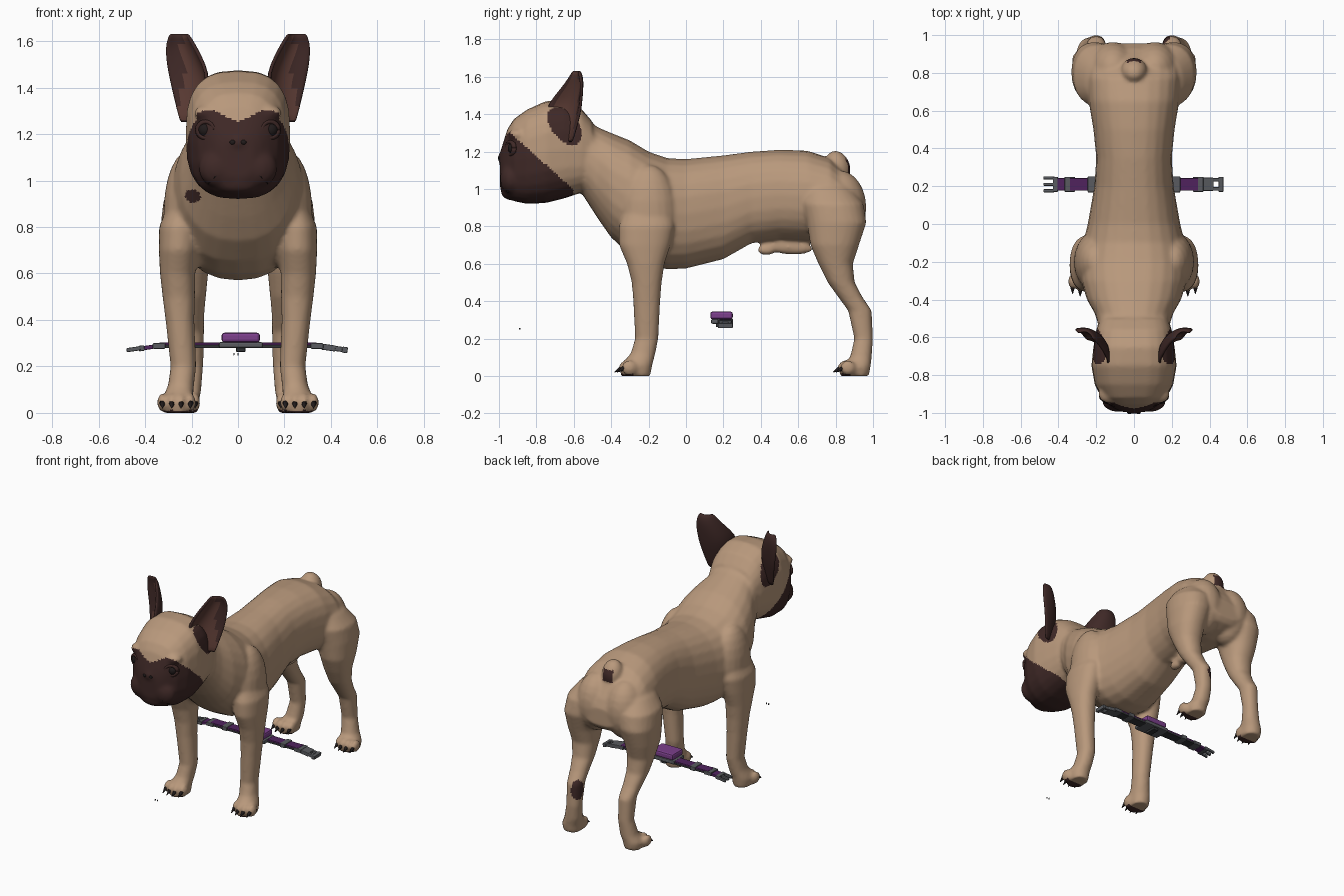
import bpy, bmesh, math
from mathutils import Matrix, Vector

cube = bpy.data.objects.get("Cube")
if cube:
    bpy.data.objects.remove(cube)


def material(name, rgb):
    m = bpy.data.materials.new(name)
    m.use_nodes = True
    m.diffuse_color = (*rgb, 1)
    m.node_tree.nodes["Principled BSDF"].inputs["Base Color"].default_value = (*rgb, 1)
    return m


FUR = material("tan fur", (0.48, 0.315, 0.2))
MASK = material("dark brown fur", (0.05, 0.022, 0.02))
EAR = material("inner ear brown", (0.1, 0.042, 0.033))
BLACK = material("claw black", (0.015, 0.011, 0.011))
PURPLE = material("bright purple", (0.2, 0.05, 0.26))
WEB = material("strap purple", (0.08, 0.016, 0.11))
GREY = material("buckle grey", (0.1, 0.105, 0.115))
DARK = material("dark grey", (0.03, 0.032, 0.035))


def finish(name, bm, mats, smooth=True):
    me = bpy.data.meshes.new(name)
    bmesh.ops.recalc_face_normals(bm, faces=bm.faces)
    bm.to_mesh(me)
    bm.free()
    for m in mats:
        me.materials.append(m)
    for p in me.polygons:
        p.use_smooth = smooth
    ob = bpy.data.objects.new(name, me)
    bpy.context.collection.objects.link(ob)
    return ob


def loft(bm, rings, power=2.2, sides=24):
    """Closed tube through rings of (centre, first half axis, second half axis)."""
    loops = []
    for c, a, b in rings:
        loop = []
        for k in range(sides):
            t = math.tau * k / sides
            u, v = (math.copysign(abs(f) ** (2 / power), f) for f in (math.cos(t), math.sin(t)))
            loop.append(bm.verts.new(Vector(c) + Vector(a) * u + Vector(b) * v))
        loops.append(loop)
    for p, q in zip(loops, loops[1:]):
        for k in range(sides):
            n = (k + 1) % sides
            bm.faces.new((p[k], p[n], q[n], q[k]))
    bm.faces.new(loops[0][::-1])
    bm.faces.new(loops[-1])


def trunk(bm, rows, power):
    """Rows of y, top, bottom, half width."""
    loft(bm, [((0, y, (t + b) / 2), (w, 0, 0), (0, 0, (t - b) / 2)) for y, t, b, w in rows], power)


def limb(bm, rows, side):
    """Rows of z, x, y, half width, half depth."""
    loft(bm, [((x * side, y, z), (w, 0, 0), (0, d, 0)) for z, x, y, w, d in rows])


def ball(bm, c, r, rot=0):
    m = Matrix.Translation(c) @ Matrix.Rotation(rot, 4, 'X') @ Matrix.Diagonal((*r, 1))
    bmesh.ops.create_uvsphere(bm, u_segments=20, v_segments=12, radius=1, matrix=m)


# Torso, neck and head volumes
bm = bmesh.new()
trunk(bm, [(-.56, 1.39, .98, .18), (-.47, 1.33, .84, .21), (-.4, 1.3, .74, .25),
           (-.3, 1.26, .65, .28), (-.2, 1.2, .595, .29), (-.1, 1.165, .57, .27),
           (0, 1.16, .575, .245), (.2, 1.18, .625, .21), (.35, 1.2, .71, .2),
           (.5, 1.21, .73, .215), (.65, 1.205, .72, .24), (.77, 1.165, .72, .25),
           (.87, 1.07, .745, .245), (.93, .98, .77, .19), (.955, .92, .8, .12)], 2.3)
trunk(bm, [(-.5, 1.36, 1.0, .18), (-.56, 1.43, .98, .2), (-.65, 1.475, .95, .215),
           (-.75, 1.47, .925, .226), (-.85, 1.425, .92, .208), (-.92, 1.375, .935, .172),
           (-.955, 1.32, .95, .135), (-.98, 1.24, .975, .1), (-.995, 1.19, 1.01, .065)], 2.8)

# Muzzle, nose, chin, belly and tail volumes
ball(bm, (0, -.965, 1.165), (.052, .042, .038))
ball(bm, (0, -.93, .985), (.1, .06, .045))
ball(bm, (0, .55, .69), (.035, .13, .04), -.08)
ball(bm, (0, .43, .675), (.03, .05, .03))
ball(bm, (0, .815, 1.125), (.068, .06, .085), .45)

FRONT = [(.95, .22, -.2, .06, .11), (.8, .25, -.21, .09, .15), (.7, .255, -.22, .086, .138),
         (.6, .26, -.215, .076, .1), (.5, .255, -.21, .07, .08), (.4, .25, -.21, .062, .072),
         (.2, .235, -.21, .055, .062), (.12, .245, -.23, .056, .066), (.06, .26, -.265, .066, .085),
         (0, .26, -.27, .06, .08)]
HIND = [(1.07, .13, .74, .04, .05), (1.0, .155, .76, .105, .13), (.92, .185, .785, .135, .165),
        (.82, .21, .805, .122, .16), (.7, .22, .795, .104, .13), (.6, .215, .8, .087, .092),
        (.5, .21, .83, .072, .072), (.42, .205, .88, .06, .065), (.35, .2, .93, .054, .063),
        (.2, .2, .95, .05, .05), (.1, .215, .935, .057, .058), (.05, .235, .905, .068, .082),
        (0, .235, .9, .062, .078)]
PAWS = [(.265, -.325), (.245, .845)]
claws = bmesh.new()
for s in (-1, 1):
    limb(bm, FRONT, s)
    limb(bm, HIND, s)
    ball(bm, (s * .21, -.2, .87), (.11, .155, .26))         # shoulder
    ball(bm, (s * .11, .82, .9), (.13, .145, .2))           # buttock
    ball(bm, (s * .085, -.935, 1.055), (.085, .06, .085))   # jowl
    ball(bm, (s * .13, -.9, 1.29), (.06, .05, .035))        # brow
    # Toes and claws
    for px, py in PAWS:
        for k in (-1.5, -.5, .5, 1.5):
            x, y = s * px + k * .04, py + abs(k) * .014
            ball(bm, (x, y, .045), (.023, .042, .04))
            m = Matrix.Translation((x, y - .045, .032)) @ Matrix.Rotation(math.radians(120), 4, 'X')
            bmesh.ops.create_cone(claws, segments=8, cap_ends=True, radius1=.014, radius2=.002,
                                  depth=.045, matrix=m)
finish("claws", claws, [BLACK])

# Fuse the volumes into one smooth skin
rough = finish("dog_body", bm, [FUR, MASK])
mod = rough.modifiers.new("fuse", 'REMESH')
mod.mode, mod.voxel_size, mod.use_smooth_shade = 'VOXEL', .0115, True
mod = rough.modifiers.new("soften", 'SMOOTH')
mod.factor, mod.iterations = .5, 6
skin = bpy.data.meshes.new_from_object(rough.evaluated_get(bpy.context.evaluated_depsgraph_get()))
rough.modifiers.clear()
rough.data = skin
skin.materials.clear()
skin.materials.append(FUR)
skin.materials.append(MASK)


def inside(p, c, r):
    return sum(((a - b) / q) ** 2 for a, b, q in zip(p, c, r)) < 1


# Face mask, ear bases, tail tip, paw pads and small patches
def is_dark(p):
    x, y, z = p
    edge = 1.25 + .06 * min(abs(x) / .12, 1) - .9 * max(y + .95, 0)
    ear = (abs(x), y + .4 * (z - 1.36), z)
    return (y < -.6 and z < edge
            or inside(ear, (.215, -.655, 1.355), (.09, .085, .12))
            or abs(x) < .035 and y > .84 and 1.08 < z < 1.16
            or z < .012 and (y < -.28 or .5 < y < .88)
            or inside(p, (-.19, -.4, .935), (.04, .12, .03))
            or inside(p, (.17, .96, .31), (.04, .045, .07)))


for p in skin.polygons:
    p.use_smooth = True
    p.material_index = int(is_dark(p.center))

# Eyes, lids and nostrils
bm, lids = bmesh.new(), bmesh.new()
for s in (-1, 1):
    ball(bm, (s * .14, -.925, 1.218), (.031, .028, .031))
    ball(bm, (s * .024, -1.0, 1.165), (.012, .006, .01))
    ring = []
    for k in range(16):
        a = math.tau * k / 16
        d = Vector((math.cos(a), .5 * s * math.cos(a), math.sin(a)))
        c = Vector((s * .14, -.937, 1.218)) + d * .035
        ring.append((c, d * .01, (0, .013, 0)))
    loft(lids, ring + ring[:1], 2, 8)
finish("eyes_and_nostrils", bm, [BLACK])
finish("eyelids", lids, [MASK])

# Mouth crease
bm = bmesh.new()
for s in (-1, 1):
    path = [(0, -.988, 1.075), (.05, -.988, 1.05), (.1, -.982, 1.015), (.13, -.95, .985)]
    loft(bm, [((s * x, y, z), (0, .005, 0), (0, 0, .004)) for x, y, z in path], 2, 8)
finish("mouth_crease", bm, [BLACK])

# Cupped ears, open towards the front and outside: z, inner edge x y, outer edge x y
ROWS = [(1.25, .2, -.68, .25, -.62), (1.32, .17, -.73, .268, -.6), (1.4, .145, -.755, .287, -.577),
        (1.46, .14, -.735, .3, -.57), (1.53, .168, -.675, .31, -.568),
        (1.59, .2, -.63, .31, -.57), (1.63, .225, -.61, .29, -.585)]
COLS = 10
me = bpy.data.meshes.new("ears")
verts = []
for z, xi, yi, xo, yo in ROWS:
    inner, outer = Vector((xi, yi, z)), Vector((xo, yo, z))
    back = Vector((yi - yo, xo - xi, 0)) * .28
    for j in range(COLS + 1):
        t = j / COLS
        verts.append(inner.lerp(outer, t) + back * 4 * t * (1 - t))
quads, shades = [], []
for i in range(len(ROWS) - 1):
    for j in range(COLS):
        a = i * (COLS + 1) + j
        quads.append((a, a + 1, a + COLS + 2, a + COLS + 1))
        shades.append(int(j == 0 or j > COLS - 1 - .7 * i or i == len(ROWS) - 2 and j > 3))
me.from_pydata(verts, [], quads)
me.materials.append(EAR)
me.materials.append(MASK)
for p, shade in zip(me.polygons, shades):
    p.use_smooth = True
    p.material_index = shade
ears = bpy.data.objects.new("ears", me)
bpy.context.collection.objects.link(ears)
sol = ears.modifiers.new("thickness", 'SOLIDIFY')
sol.thickness, sol.offset, sol.material_offset, sol.material_offset_rim = .016, -1, 1, 1
ears.modifiers.new("pair", 'MIRROR')
sub = ears.modifiers.new("round", 'SUBSURF')
sub.levels = sub.render_levels = 1


def box(name, c, size, mat, tilt=0, bevel=.004):
    bm = bmesh.new()
    m = Matrix.Translation(c) @ Matrix.Rotation(tilt, 4, 'Y') @ Matrix.Diagonal((*size, 1))
    bmesh.ops.create_cube(bm, size=1, matrix=m)
    bmesh.ops.bevel(bm, geom=bm.edges[:], offset=bevel, segments=2, affect='EDGES', profile=.5)
    return finish(name, bm, [mat], False)


# Loose collar: webbing, tracker box, sliders
Y = .21
box("strap_top", (0, Y, .297), (.68, .065, .01), WEB, 0, .002)
box("strap_lining", (0, Y, .286), (.68, .066, .014), DARK, 0, .002)
box("tracker_cover", (.012, .19, .324), (.165, .12, .042), PURPLE, 0, .012)
box("tracker_base", (.012, .193, .292), (.19, .118, .026), GREY, 0, .008)
box("tracker_foot", (.012, .2, .272), (.04, .08, .02), DARK)
for s, side in ((-1, "right"), (1, "left")):
    box(side + "_inner_slider", (s * .225, Y, .292), (.04, .085, .028), GREY)
    box(side + "_outer_slider", (s * .34, Y, .288), (.055, .08, .024), GREY)

# Clip with three prongs, and its socket
box("clip_strap_end", (-.39, Y, .281), (.05, .065, .018), WEB, -.14)
box("clip_body", (-.415, Y, .278), (.025, .08, .024), GREY, -.14)
for k in (-1, 0, 1):
    box("clip_prong", (-.45, Y + k * .034, .274), (.06, .016, .018), GREY, -.14)
box("socket_body", (.39, Y, .281), (.06, .07, .026), GREY, .14)
for k in (-1, 1):
    box("socket_arm", (.435, Y + k * .024, .275), (.06, .018, .022), GREY, .14)
box("socket_end", (.46, Y, .271), (.024, .08, .026), GREY, .14)

# Two tiny loose pins
for x in (-.018, 0):
    box("loose_pin", (x, -.89, .253), (.004, .008, .01), DARK, 0, .001)
